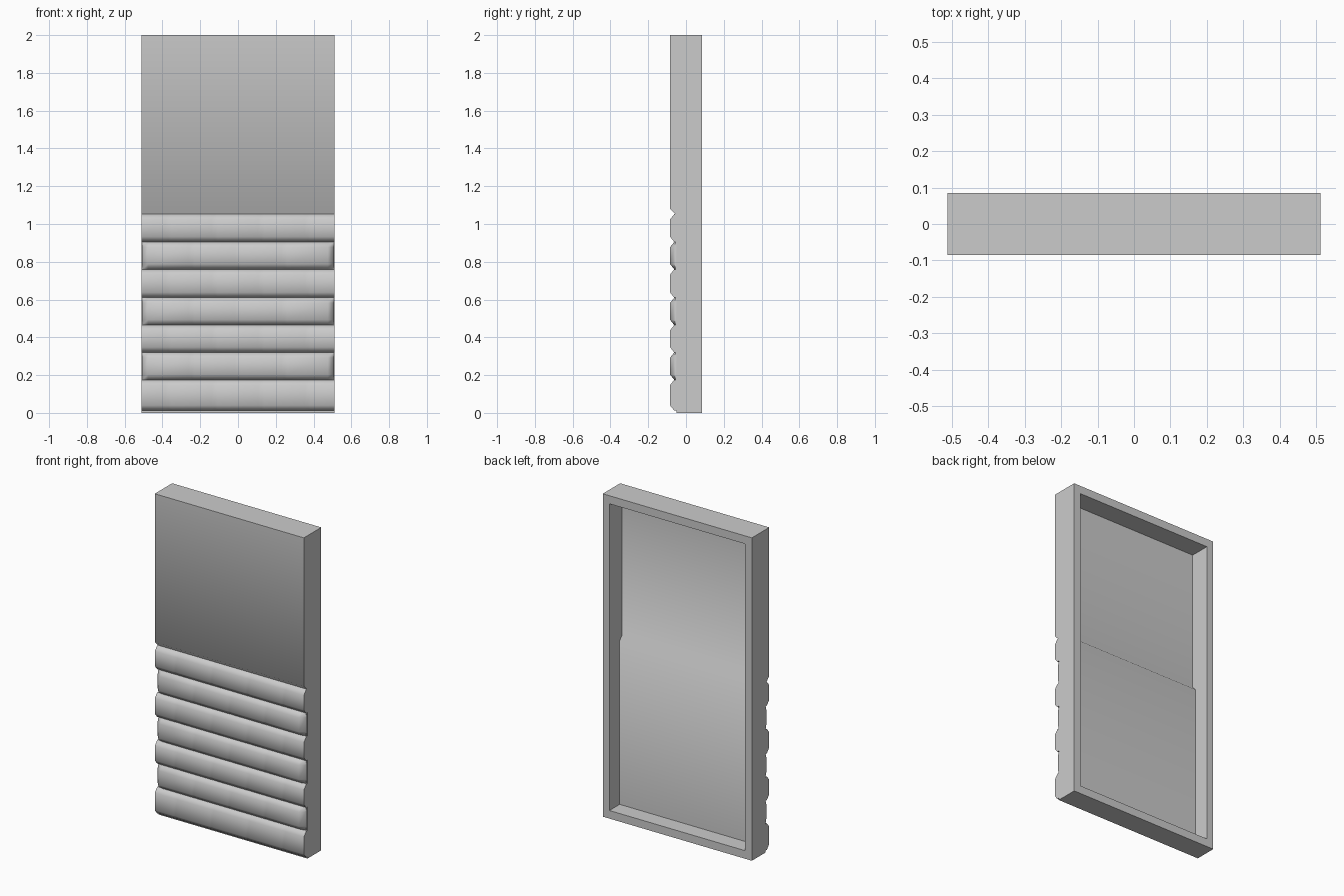
import bpy, bmesh, math

if "Cube" in bpy.data.objects:
    bpy.data.objects.remove(bpy.data.objects["Cube"])

W = 0.511      # half width
FRONT, BACK = -0.085, 0.085
BED = -0.05    # wall surface behind the stone courses

stone = bpy.data.materials.new("grey stone")
stone.diffuse_color = (0.6, 0.6, 0.6, 1)
stone.use_nodes = True
stone.node_tree.nodes["Principled BSDF"].inputs["Base Color"].default_value = stone.diffuse_color


def loft(name, sections):
    """Closed solid through a list of sections, each a ring of (x, y, z)."""
    bm = bmesh.new()
    rings = [[bm.verts.new(p) for p in s] for s in sections]
    n = len(rings[0])
    for a, b in zip(rings, rings[1:]):
        for i in range(n):
            j = (i + 1) % n
            bm.faces.new((a[i], a[j], b[j], b[i]))
    bm.faces.new(rings[0])
    bm.faces.new(rings[-1])
    bmesh.ops.recalc_face_normals(bm, faces=bm.faces)
    mesh = bpy.data.meshes.new(name)
    bm.to_mesh(mesh)
    bm.free()
    mesh.materials.append(stone)
    obj = bpy.data.objects.new(name, mesh)
    bpy.context.collection.objects.link(obj)
    return obj


def prism(name, profile, half):
    return loft(name, [[(x, y, z) for y, z in profile] for x in (-half, half)])


def activate(obj):
    bpy.ops.object.select_all(action='DESELECT')
    obj.select_set(True)
    bpy.context.view_layer.objects.active = obj


def smooth(obj, degrees):
    activate(obj)
    bpy.ops.object.shade_smooth_by_angle(angle=math.radians(degrees))


# wall panel with a thicker upper half
wall = prism("wall_panel", [(BACK, 0), (BACK, 2), (FRONT, 2), (FRONT, 1.08),
                            (BED, 1.045), (BED, 0)], W)

# hollow back, following the step of the front
cutter = prism("back_recess_cutter", [(0.12, 0.05), (0.12, 1.95), (-0.04, 1.95),
                                      (-0.04, 1.09), (-0.015, 1.065), (-0.015, 0.05)], W - 0.046)
cutter.hide_render = True
cut = wall.modifiers.new("back_recess", 'BOOLEAN')
cut.operation = 'DIFFERENCE'
cut.solver = 'EXACT'
cut.object = cutter
activate(wall)
bpy.ops.object.modifier_apply(modifier=cut.name)
bpy.data.objects.remove(cutter)
smooth(wall, 50)

# stone courses: pillowed rows with shallow joints, staggered
levels = [0.012, 0.175, 0.32, 0.465, 0.61, 0.76, 0.905, 1.052]
for row, (z0, z1) in enumerate(zip(levels, levels[1:])):
    odd = row % 2
    joints = [-0.245, 0, 0.245] if odd else [-0.37, -0.123, 0.123, 0.37]
    # stations along the row: (x, bulge)
    if odd:   # whole stones, rounded at the wall edges
        stations = [(-W + 0.004, 0.35), (-W + 0.035, 1), (W - 0.035, 1), (W - 0.004, 0.35)]
    else:     # half stones cut flush with the wall edges
        stations = [(-W, 1), (W, 1)]
    for j in joints:
        stations += [(j - 0.015, 1), (j, 0.92), (j + 0.015, 1)]
    sections = []
    for x, k in sorted(stations):
        top = BED + (FRONT - BED) * k
        lip = BED - 0.012 * k
        sections.append([(x, BED + 0.005, z0), (x, lip, z0), (x, top, z0 + 0.028),
                         (x, top, z1 - 0.028), (x, lip, z1), (x, BED + 0.005, z1)])
    smooth(loft("stone_course_%d" % (row + 1), sections), 60)
